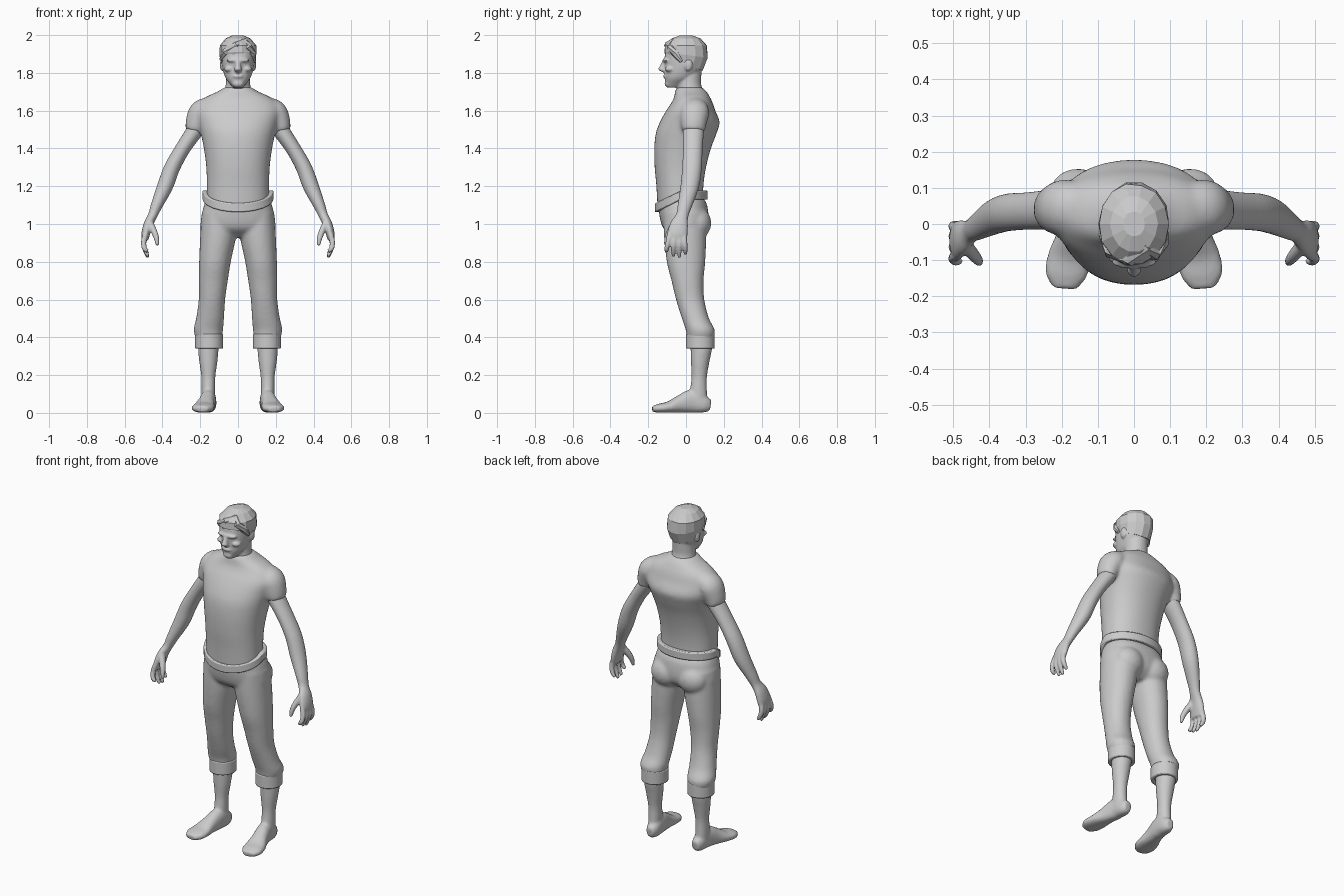
import bpy, bmesh, math, random
from mathutils import Vector, Matrix

random.seed(4)
Y, Z = Vector((0, 1, 0)), Vector((0, 0, 1))


def spline(rows, steps):
    """Catmull-Rom resampling of section rows."""
    out = []
    for i in range(len(rows) - 1):
        p = [rows[max(0, min(len(rows) - 1, i + k))] for k in (-1, 0, 1, 2)]
        for s in range(steps):
            t = s / steps
            out.append([0.5 * (2 * b + (c - a) * t + (2 * a - 5 * b + 4 * c - d) * t * t
                               + (3 * b - a - 3 * c + d) * t ** 3) for a, b, c, d in zip(*p)])
    return out + [list(rows[-1])]


def loft(bm, rows, n=24, power=2.0, flat=False, ref=Y, steps=4):
    """Capped tube through rows of (x, y, z, half width, half depth)."""
    rows = spline(rows, steps)
    rings = []
    for i, (x, y, z, a, b) in enumerate(rows):
        t = Vector(rows[min(i + 1, len(rows) - 1)][:3]) - Vector(rows[max(i - 1, 0)][:3])
        t = Z.copy() if flat else t.normalized()
        u = ref.cross(t).normalized()
        v = t.cross(u)
        ring = []
        for k in range(n):
            c, s = math.cos(2 * math.pi * k / n), math.sin(2 * math.pi * k / n)
            c = math.copysign(abs(c) ** (2 / power), c)
            s = math.copysign(abs(s) ** (2 / power), s)
            ring.append(bm.verts.new(Vector((x, y, z)) + u * a * c + v * b * s))
        rings.append(ring)
    for r, q in zip(rings, rings[1:]):
        for k in range(n):
            bm.faces.new((r[k], r[(k + 1) % n], q[(k + 1) % n], q[k]))
    bm.faces.new(rings[0][::-1])
    bm.faces.new(rings[-1])


def flip(rows, side):
    return [(side * r[0],) + tuple(r[1:]) for r in rows]


def body(front_back, x=0.0):
    """Rows from (z, half width, front y, back y)."""
    return [(x, (f + b) / 2, z, w, (b - f) / 2) for z, w, f, b in front_back]


def ball(bm, loc, size):
    bmesh.ops.create_uvsphere(bm, u_segments=20, v_segments=12, radius=1,
                              matrix=Matrix.LocRotScale(Vector(loc), None, Vector(size)))


def finish(bm, name, voxel=0, smooth=0, mirror=False, shade=True):
    bmesh.ops.recalc_face_normals(bm, faces=bm.faces[:])
    me = bpy.data.meshes.new(name)
    bm.to_mesh(me)
    bm.free()
    ob = bpy.data.objects.new(name, me)
    bpy.context.collection.objects.link(ob)
    for p in me.polygons:
        p.use_smooth = shade
    if voxel:
        m = ob.modifiers.new("fuse", 'REMESH')
        m.mode, m.voxel_size, m.use_smooth_shade = 'VOXEL', voxel, True
        s = ob.modifiers.new("soften", 'SMOOTH')
        s.factor, s.iterations = 0.5, smooth
    if mirror:
        ob.modifiers.new("mirror", 'MIRROR')
    return ob


def band(name, cx, cy, rx, ry, top, height, thick, dip=0.0, mirror=False, n=40):
    """Cloth ring whose front can dip."""
    bm = bmesh.new()
    prof = [(0, 0), (0, -height), (-thick, -height), (-thick, 0)]
    loops = []
    for k in range(n):
        c, s = math.cos(2 * math.pi * k / n), math.sin(2 * math.pi * k / n)
        z = top - dip * max(0, -s)
        loops.append([bm.verts.new((cx + (rx + d) * c, cy + (ry + d) * s, z + h)) for d, h in prof])
    for k in range(n):
        a, b = loops[k], loops[(k + 1) % n]
        for j in range(4):
            bm.faces.new((a[j], b[j], b[(j + 1) % 4], a[(j + 1) % 4]))
    ob = finish(bm, name, mirror=mirror, shade=False)
    bv = ob.modifiers.new("soft edge", 'BEVEL')
    bv.width, bv.segments = 0.006, 2
    bpy.context.view_layer.objects.active = ob
    ob.select_set(True)
    bpy.ops.object.shade_smooth_by_angle()
    ob.select_set(False)


# Shirt: torso and both short sleeves fused
bm = bmesh.new()
loft(bm, body([(1.07, .165, -.15, .09), (1.2, .165, -.157, .092), (1.3, .168, -.166, .106),
               (1.4, .181, -.168, .132), (1.48, .198, -.16, .162), (1.54, .215, -.138, .178),
               (1.6, .226, -.105, .155), (1.645, .205, -.075, .14), (1.675, .165, -.062, .125),
               (1.7, .11, -.058, .11), (1.725, .07, -.05, .085)]), 40, 2.2, flat=True)
for side in (1, -1):
    loft(bm, flip([(.13, .045, 1.635, .045, .06), (.19, .045, 1.595, .066, .078),
                   (.217, .042, 1.545, .06, .07), (.232, .04, 1.49, .048, .06)], side))
finish(bm, "shirt", 0.011, 6)

# Trousers: hips, seat and both legs fused
bm = bmesh.new()
loft(bm, body([(1.14, .165, -.14, .09), (1.1, .18, -.146, .112), (1.02, .197, -.136, .12),
               (.97, .19, -.115, .105), (.93, .12, -.06, .06)]), 36, 2.3, flat=True)
for side in (1, -1):
    loft(bm, flip([(.1, -.01, 1.06, .092, .11), (.105, -.005, .94, .095, .112),
                   (.122, 0, .8, .084, .102), (.131, .008, .7, .077, .085),
                   (.138, .022, .6, .07, .075), (.148, .05, .5, .074, .072),
                   (.157, .075, .44, .078, .077), (.154, .077, .39, .068, .07)], side), 28, 2.1, flat=True)
    ball(bm, (side * .088, .06, 1.005), (.09, .074, .085))
finish(bm, "trousers", 0.01, 5)

# Waistband and rolled cuffs
band("waistband", 0, -.025, .188, .14, 1.177, .048, .03, dip=.066)
band("trouser_cuff", .153, .076, .074, .076, .42, .08, .022, mirror=True)

# Lower leg and bare foot
bm = bmesh.new()
loft(bm, [(.155, .08, .42, .055, .06), (.157, .081, .34, .054, .057), (.157, .075, .27, .048, .049),
          (.157, .07, .19, .037, .041), (.157, .066, .12, .036, .045), (.157, .066, .04, .035, .05)],
     flat=True)
loft(bm, [(.15, .13, .04, .022, .03), (.152, .095, .046, .037, .046), (.156, .035, .062, .04, .062),
          (.168, -.03, .047, .045, .047), (.18, -.09, .031, .058, .03), (.188, -.14, .025, .058, .024),
          (.192, -.178, .02, .034, .016)], ref=Z, power=2.3)
finish(bm, "lower_leg_and_foot", 0.008, 4, mirror=True)

# Arm, hand and fingers
bm = bmesh.new()
loft(bm, [(.19, .045, 1.57, .048, .056), (.225, .04, 1.5, .045, .056), (.292, .036, 1.4, .04, .052),
          (.348, .032, 1.3, .042, .052), (.386, .02, 1.2, .042, .049), (.43, -.006, 1.1, .031, .038),
          (.452, -.02, 1.045, .025, .033), (.474, -.035, 1.0, .025, .047),
          (.488, -.045, .95, .023, .054), (.492, -.048, .915, .017, .048)])
for base, tip, low in ((-.086, -.103, .855), (-.06, -.067, .829), (-.034, -.035, .822), (-.01, -.003, .84)):
    loft(bm, [(.488, base, .95, .015, .014), (.5, (base + tip) / 2, .905, .0145, .0135),
              (.494, tip, .868, .0135, .0125), (.476, tip, low, .009, .009)], 12, steps=3)
loft(bm, [(.468, -.055, 1.01, .018, .022), (.444, -.085, .96, .017, .018),
          (.432, -.1, .925, .0145, .0145), (.427, -.108, .887, .009, .009)], 12)
finish(bm, "arm_and_hand", 0.006, 3, mirror=True)

# Head, neck and facial features
bm = bmesh.new()
loft(bm, [(0, .03, 1.67, .078, .075), (0, .018, 1.73, .066, .064), (0, .018, 1.78, .063, .063),
          (0, .02, 1.84, .06, .065)], flat=True)
loft(bm, body([(1.722, .026, -.1, -.03), (1.745, .045, -.108, .0), (1.775, .067, -.112, .045),
               (1.82, .081, -.112, .085), (1.87, .087, -.114, .104), (1.92, .088, -.106, .106),
               (1.96, .07, -.08, .085), (1.98, .04, -.05, .05)]), 28, 2.2, flat=True)
ball(bm, (0, -.092, 1.743), (.032, .022, .02))                       # chin
ball(bm, (0, -.105, 1.866), (.062, .02, .012))                       # brow
ball(bm, (0, -.108, 1.782), (.028, .013, .011))                      # mouth
loft(bm, [(0, -.11, 1.865, .013, .014), (0, -.122, 1.835, .015, .018),
          (0, -.126, 1.817, .02, .021), (0, -.11, 1.803, .015, .012)], 14, flat=True)
for side in (1, -1):
    ball(bm, (side * .085, .012, 1.842), (.011, .022, .032))         # ear
    ball(bm, (side * .047, -.085, 1.82), (.027, .026, .016))         # cheekbone
finish(bm, "head", 0.006, 3)

# Faceted hair cap, lower at the nape
bm = bmesh.new()
n, rings = 14, []
for z, slope, rx, ry, cy in ((1.85, .04, .089, .1, -.008), (1.895, .015, .098, .116, .0),
                             (1.945, 0, .097, .111, .0), (1.982, 0, .066, .078, .0), (1.998, 0, .03, .035, 0)):
    ring = []
    for k in range(n):
        a = 2 * math.pi * k / n
        j = 1 + random.uniform(-.025, .025)
        ring.append(bm.verts.new((rx * j * math.cos(a), cy + ry * j * math.sin(a), z - slope * math.sin(a))))
    rings.append(ring)
for r, q in zip(rings, rings[1:]):
    for k in range(n):
        bm.faces.new((r[k], r[(k + 1) % n], q[(k + 1) % n], q[k]))
bm.faces.new(rings[0][::-1])
bm.faces.new(rings[-1])
# Swept fringe locks
loft(bm, [(.04, -.06, 1.968, .016, .02), (-.01, -.093, 1.945, .024, .024),
          (-.065, -.075, 1.91, .02, .022), (-.092, -.03, 1.87, .006, .01)], 7, ref=Z, steps=1)
loft(bm, [(.03, -.06, 1.968, .014, .018), (.055, -.082, 1.935, .02, .022),
          (.08, -.055, 1.9, .016, .02), (.09, -.025, 1.86, .005, .009)], 7, ref=Z, steps=1)
finish(bm, "hair", shade=False)
